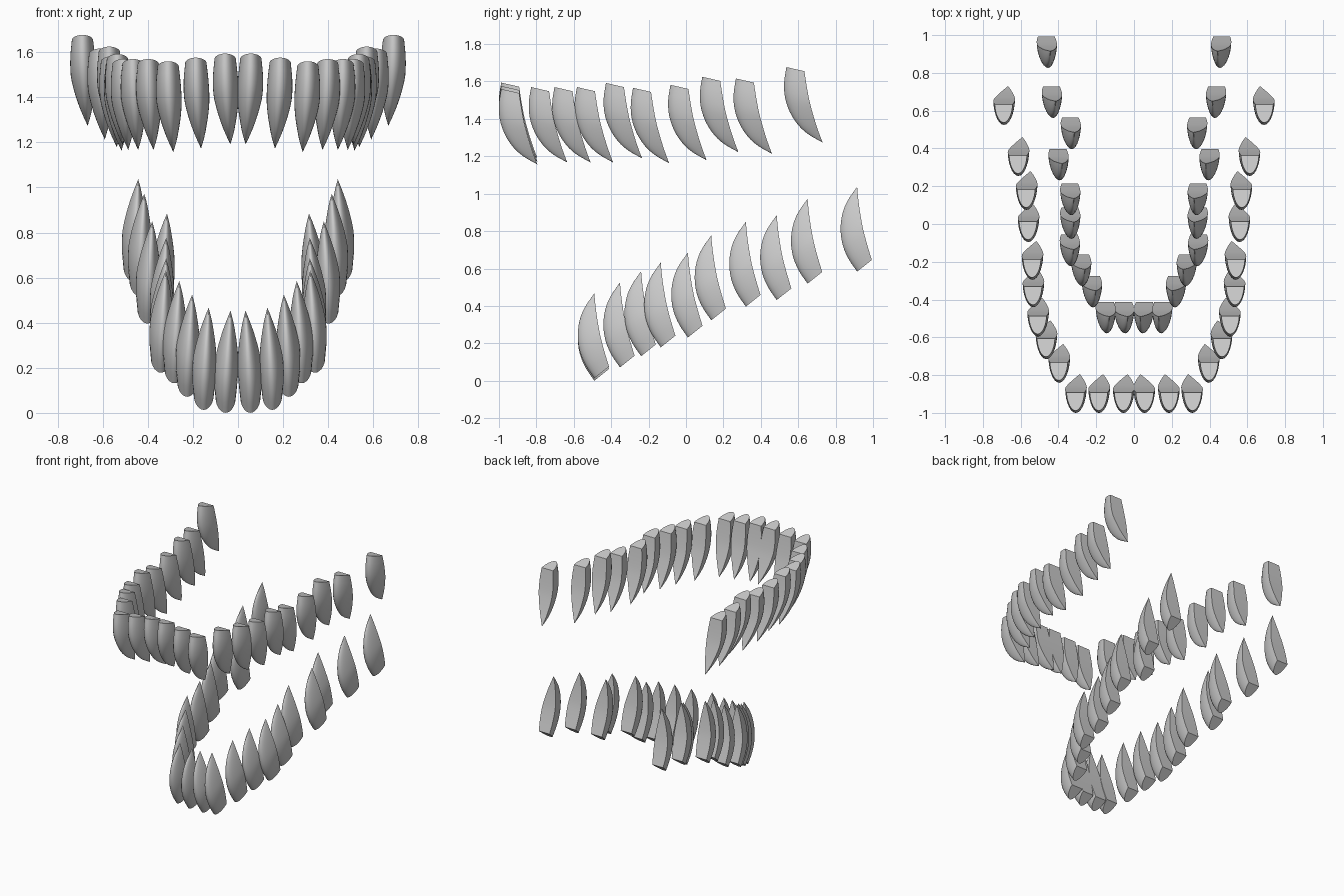
import bpy, bmesh, math
from mathutils import Vector

if "Cube" in bpy.data.objects:
    bpy.data.objects.remove(bpy.data.objects["Cube"])

# Tooth stations from root to tip: front y, front z, back y, back z, half width, inward lean
STATIONS = [Vector(s) for s in (
    (.012, .000, .108, -.022, .047, .000),
    (.000, -.080, .120, -.100, .055, .001),
    (.004, -.160, .135, -.180, .056, .004),
    (.030, -.240, .152, -.245, .047, .009),
    (.075, -.310, .170, -.305, .033, .014),
    (.130, -.360, .187, -.355, .018, .019),
    (.205, -.403, .205, -.403, .000, .023))]
FRONT_SEGS = 14


def smooth_stations(pts, steps=3):
    """Catmull-Rom interpolation through the stations."""
    out = []
    for i in range(len(pts) - 1):
        b, c = pts[i], pts[i + 1]
        a = pts[i - 1] if i else b * 2 - c
        d = pts[i + 2] if i + 2 < len(pts) else c * 2 - b
        for k in range(steps):
            t = k / steps
            out.append((b * 2 + (c - a) * t + (a * 2 - b * 5 + c * 4 - d) * t * t
                        + (b * 3 - a - c * 3 + d) * t ** 3) * 0.5)
    return out


def tooth_mesh(name, side, lower):
    """Curved fang: flat back, rounded front, cut root and pointed tip."""
    tilt = math.radians(25.6)

    def place(x, y, z):
        if lower:   # flip upright, tilt back, origin at the tip
            y, z = (y - .205) * 1.015, -(z + .403) * 1.015
            y, z = (y * math.cos(tilt) - z * math.sin(tilt),
                    y * math.sin(tilt) + z * math.cos(tilt))
            x *= .94
        return (x * side, y, z)

    bm = bmesh.new()
    rings = []
    for fy, fz, by, bz, w, lean in smooth_stations(STATIONS):
        ring = []
        for i in range(FRONT_SEGS + 1):
            a = math.pi * i / FRONT_SEGS
            f = max(math.sin(a), 0) ** 1.15
            ring.append(bm.verts.new(place(w * math.cos(a) - lean,
                                           by + (fy - by) * f, bz + (fz - bz) * f)))
        rings.append(ring)
    n = FRONT_SEGS + 1
    for r, s in zip(rings, rings[1:]):
        for i in range(n):
            j = (i + 1) % n
            bm.faces.new((r[i], r[j], s[j], s[i]))
    bm.faces.new(rings[0])
    end = STATIONS[-1]
    tip = bm.verts.new(place(-end[5], end[0], end[1]))
    for i in range(n):
        bm.faces.new((rings[-1][i], rings[-1][(i + 1) % n], tip))
    bmesh.ops.recalc_face_normals(bm, faces=bm.faces)
    me = bpy.data.meshes.new(name)
    bm.to_mesh(me)
    bm.free()
    return me


# Upper row: x, front y, root z
UPPER = [(.057, -1, 1.594), (.187, -1, 1.576), (.31, -1, 1.56),
         (.398, -.84, 1.57), (.466, -.715, 1.57), (.51, -.595, 1.57),
         (.535, -.44, 1.592), (.54, -.295, 1.566), (.561, -.095, 1.582),
         (.571, .075, 1.625), (.614, .255, 1.616), (.69, .525, 1.677)]
# Lower row: x, tip y, tip z
LOWER = [(.055, -.49, .454), (.152, -.49, .467), (.225, -.353, .525),
         (.282, -.24, .585), (.342, -.135, .632), (.34, .01, .685),
         (.34, .135, .777), (.402, .32, .85), (.337, .485, .885),
         (.437, .65, .973), (.464, .915, 1.037)]

# Both rows, mirrored left and right
for row, spots in (("upper", UPPER), ("lower", LOWER)):
    for label, side in (("right", 1), ("left", -1)):
        me = tooth_mesh(f"{row}_{label}_tooth", side, row == "lower")
        for k, (x, y, z) in enumerate(spots):
            ob = bpy.data.objects.new(f"{row}_{label}_tooth_{k + 1}", me)
            bpy.context.collection.objects.link(ob)
            ob.location = (x * side, y, z)
        bpy.ops.object.select_all(action='DESELECT')
        ob.select_set(True)
        bpy.context.view_layer.objects.active = ob
        bpy.ops.object.shade_smooth_by_angle(angle=math.radians(40))
